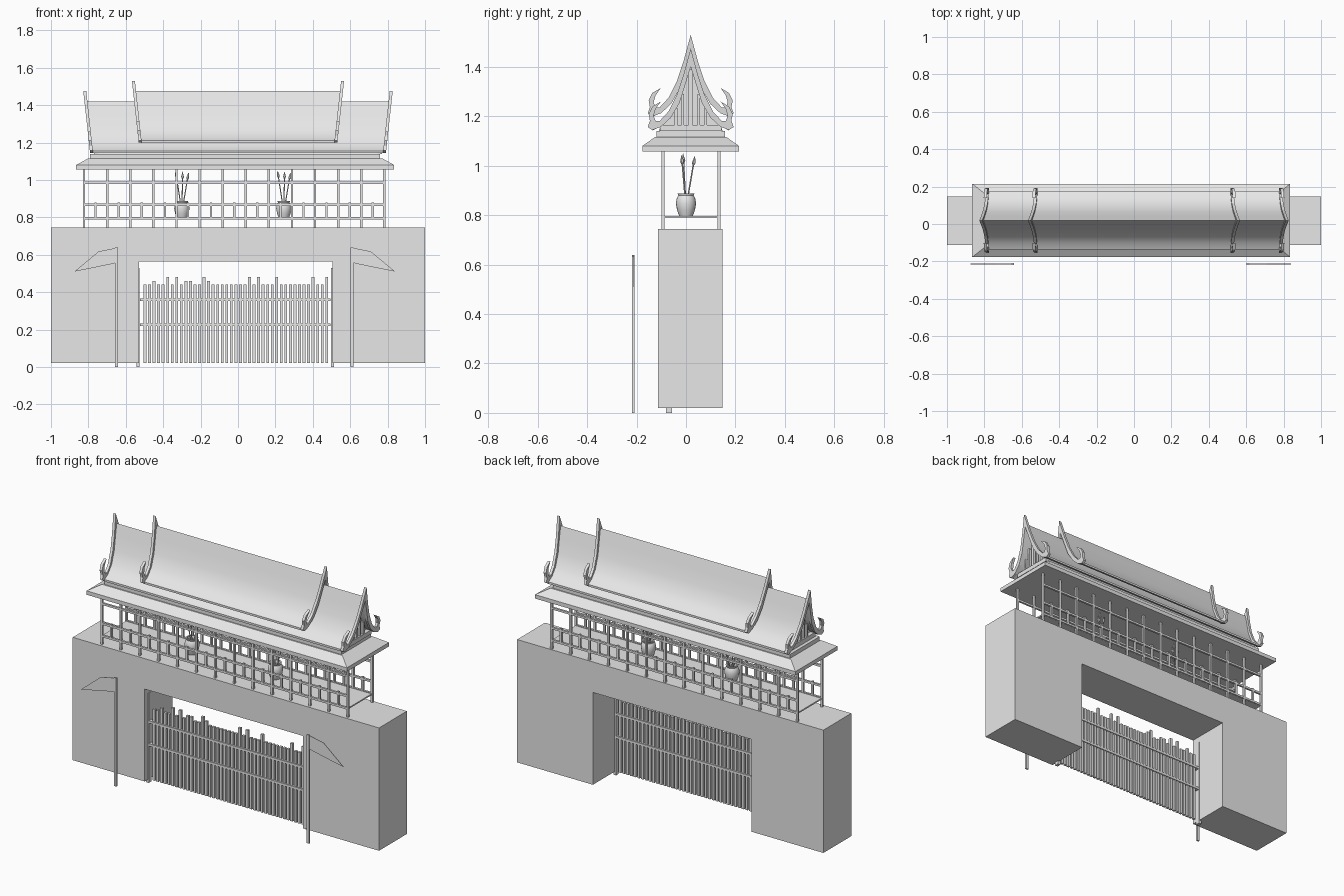
import bpy, bmesh, math
from mathutils import Vector, Matrix

if "Cube" in bpy.data.objects:
    bpy.data.objects.remove(bpy.data.objects["Cube"])

CX, CY = -0.015, 0.019          # centre of the upper building
grey = bpy.data.materials.new("stone_grey")
grey.diffuse_color = (0.8, 0.8, 0.8, 1)
grey.use_nodes = True
grey.node_tree.nodes["Principled BSDF"].inputs["Base Color"].default_value = grey.diffuse_color


def finish(bm, name, smooth=False):
    bmesh.ops.recalc_face_normals(bm, faces=bm.faces)
    me = bpy.data.meshes.new(name)
    bm.to_mesh(me)
    bm.free()
    me.materials.append(grey)
    ob = bpy.data.objects.new(name, me)
    bpy.context.collection.objects.link(ob)
    if smooth:
        bpy.ops.object.select_all(action='DESELECT')
        ob.select_set(True)
        bpy.context.view_layer.objects.active = ob
        bpy.ops.object.shade_smooth_by_angle(angle=math.radians(32))
    return ob


def boxes(name, items):
    """One object from (x0, x1, y0, y1, z0, z1) boxes."""
    bm = bmesh.new()
    for x0, x1, y0, y1, z0, z1 in items:
        m = Matrix.Translation(((x0 + x1) / 2, (y0 + y1) / 2, (z0 + z1) / 2)) \
            @ Matrix.Diagonal((x1 - x0, y1 - y0, z1 - z0, 1))
        bmesh.ops.create_cube(bm, size=1, matrix=m)
    return finish(bm, name)


def prism(name, loop_a, loop_b, smooth=False):
    """Solid between two matching outlines."""
    bm = bmesh.new()
    a = [bm.verts.new(p) for p in loop_a]
    b = [bm.verts.new(p) for p in loop_b]
    n = len(a)
    bm.faces.new(a)
    bm.faces.new(b[::-1])
    for i in range(n):
        bm.faces.new((a[i], a[(i + 1) % n], b[(i + 1) % n], b[i]))
    return finish(bm, name, smooth)


def front_outline(name, pts, y0, y1):
    return prism(name, [(x, y0, z) for x, z in pts], [(x, y1, z) for x, z in pts])


# gate wall with its opening
front_outline("gate_wall", [(-1, .02), (-.53, .02), (-.53, .565), (.505, .565),
                            (.505, .02), (1, .02), (1, .745), (-1, .745)], -.113, .147)

# palisade gate
boxes("gate_posts", [(x - .009, x + .009, -.081, -.056, 0, .53) for x in (-.535, .505)])
tall = {5, 7, 13, 23, 25, 29, 37, 40}
mid = {2, 9, 10, 14}
bars = []
for i in range(41):
    x = -.4975 + i * .0243
    top = .48 if i in tall else .46 if i in mid else .44
    bars.append((x - .0075, x + .0075, -.076, -.061, .02, top))
boxes("gate_bars", bars)
boxes("gate_rails", [(-.525, .495, -.081, -.056, z - .007, z + .007) for z in (.36, .225)])

# flag poles and pennants
boxes("flag_poles", [(x - .008, x + .008, -.219, -.209, 0, .64) for x in (-.65, .61)])
pennant = [(0, .638), (.1, .618), (.23, .51), (.13, .53), (.02, .553), (0, .56)]
for side, x, label in ((-1, -.645, "left"), (1, .61, "right")):
    front_outline("pennant_" + label, [(x + side * d, z) for d, z in pennant], -.2155, -.2125)

# gallery on top of the wall
YF, YB = -.093, .134
step = .1235
xs = [-.823 + i * step for i in range(14)]
w = .006
boxes("gallery_posts", [(x - w, x + w, y - w, y + w, .745, 1.065) for x in xs for y in (YF, YB)])
boxes("gallery_rails", [(xs[0], xs[-1], y - w, y + w, z - w, z + w)
                        for z in (.795, .868, .985) for y in (YF, YB)])
boxes("gallery_balusters", [(x + step / 2 - w, x + step / 2 + w, y - w, y + w, .79, .88)
                            for x in xs[:-1] for y in (YF, YB)])
boxes("gallery_floor", [(xs[0], xs[-1], YF, YB, .788, .796)])

# vases with spears
for vx, label in ((-.3, "left"), (.245, "right")):
    bm = bmesh.new()
    prof = [(.0, .794), (.026, .794), (.036, .82), (.041, .848), (.037, .87),
            (.031, .879), (.034, .888), (.026, .888), (.024, .872), (.0, .87)]
    vs = [bm.verts.new((r, 0, z)) for r, z in prof]
    es = [bm.edges.new(p) for p in zip(vs, vs[1:])]
    bmesh.ops.spin(bm, geom=vs + es, cent=(0, 0, 0), axis=(0, 0, 1),
                   angle=2 * math.pi, steps=20)
    bmesh.ops.remove_doubles(bm, verts=bm.verts, dist=.0005)
    bmesh.ops.translate(bm, verts=bm.verts, vec=(vx, 0, 0))
    finish(bm, "vase_" + label, True)

    bm = bmesh.new()
    for tip in ((-.034, -.012, 1.05), (.004, -.018, 1.045), (.036, .036, 1.04)):
        a = Vector((vx + tip[0] * .2, tip[1] * .2, .872))
        b = Vector((vx + tip[0], tip[1], tip[2]))
        d = (b - a).normalized()
        rot = d.to_track_quat('Z', 'Y').to_matrix().to_4x4()
        length = (b - a).length
        for lo, hi, r1, r2 in ((0, length - .035, .003, .003),
                               (length - .04, length - .028, .003, .008),
                               (length - .028, length, .008, .0005)):
            bmesh.ops.create_cone(bm, cap_ends=True, segments=6, radius1=r1, radius2=r2,
                                  depth=hi - lo,
                                  matrix=Matrix.Translation(a + d * (lo + hi) / 2) @ rot)
    finish(bm, "spears_" + label)


# skirt roof with hipped slope, and the plinth above it
def rect(hx, hy, z):
    return [(CX + sx * hx, CY + sy * hy, z) for sx, sy in ((-1, -1), (1, -1), (1, 1), (-1, 1))]


prism("skirt_roof_slab", rect(.85, .196, 1.057), rect(.85, .196, 1.08))
prism("skirt_roof_slope", rect(.85, .196, 1.08), rect(.785, .145, 1.116))
prism("roof_plinth", rect(.775, .138, 1.116), rect(.775, .138, 1.14))

# swept roofs, their barge boards and curled ends
ROOF = [(0, 1.475), (.02, 1.415), (.045, 1.335), (.08, 1.268), (.12, 1.228), (.155, 1.21)]
BOARD_OUT = [(.03, 1.42), (.055, 1.345), (.09, 1.275), (.125, 1.237), (.142, 1.237),
             (.15, 1.257), (.142, 1.285), (.121, 1.315), (.155, 1.295), (.17, 1.265),
             (.165, 1.237), (.174, 1.212)]
BOARD_IN = [(.155, 1.2), (.12, 1.213), (.08, 1.25), (.045, 1.31), (.02, 1.39)]


def mirrored(pts):
    return [(-d, z) for d, z in pts]


def leaning(pts, x, lean, base, drop):
    """Place a (depth, height) outline at x, leaning outward as it rises."""
    return [(x + lean * (z - base), CY + d, z - drop) for d, z in pts]


for label, drop, half in (("upper", 0, .52), ("lower", .055, .78)):
    top = mirrored(ROOF[:0:-1]) + ROOF
    under = [(d, z - .012) for d, z in top[::-1]]
    shell = top + under
    prism(label + "_roof", leaning(shell, -half, -.1, 1.21, drop),
          leaning(shell, half, .1, 1.21, drop), True)
    board = [(0, 1.53)] + BOARD_OUT + BOARD_IN + [(0, 1.455)] \
        + mirrored(BOARD_IN[::-1]) + mirrored(BOARD_OUT[::-1])
    for s, side in ((-1, "left"), (1, "right")):
        prism(f"{label}_barge_board_{side}",
              leaning(board, s * (half - .004), s * .11, 1.21, drop),
              leaning(board, s * (half + .012), s * .11, 1.21, drop))

# gable walls with upright slats, under the lower roof ends
gable = [(d, z - .063) for d, z in ROOF[:5]] + [(.13, 1.14)]
gable = mirrored(gable[:0:-1]) + gable
prism("gable_block", [(-.745, CY + d, z) for d, z in gable],
      [(.745, CY + d, z) for d, z in gable])
slats = []
for s in (-1, 1):
    for d, hw, z1 in ((0, .008, 1.39), (-.06, .006, 1.235), (.06, .006, 1.235),
                      (-.032, .005, 1.29), (.032, .005, 1.29)):
        x0, x1 = sorted((s * .74, s * .765))
        slats.append((x0, x1, CY + d - hw, CY + d + hw, 1.165, z1))
    x0, x1 = sorted((s * .74, s * .77))
    slats.append((x0, x1, CY - .125, CY + .125, 1.14, 1.165))
boxes("gable_slats", slats)
